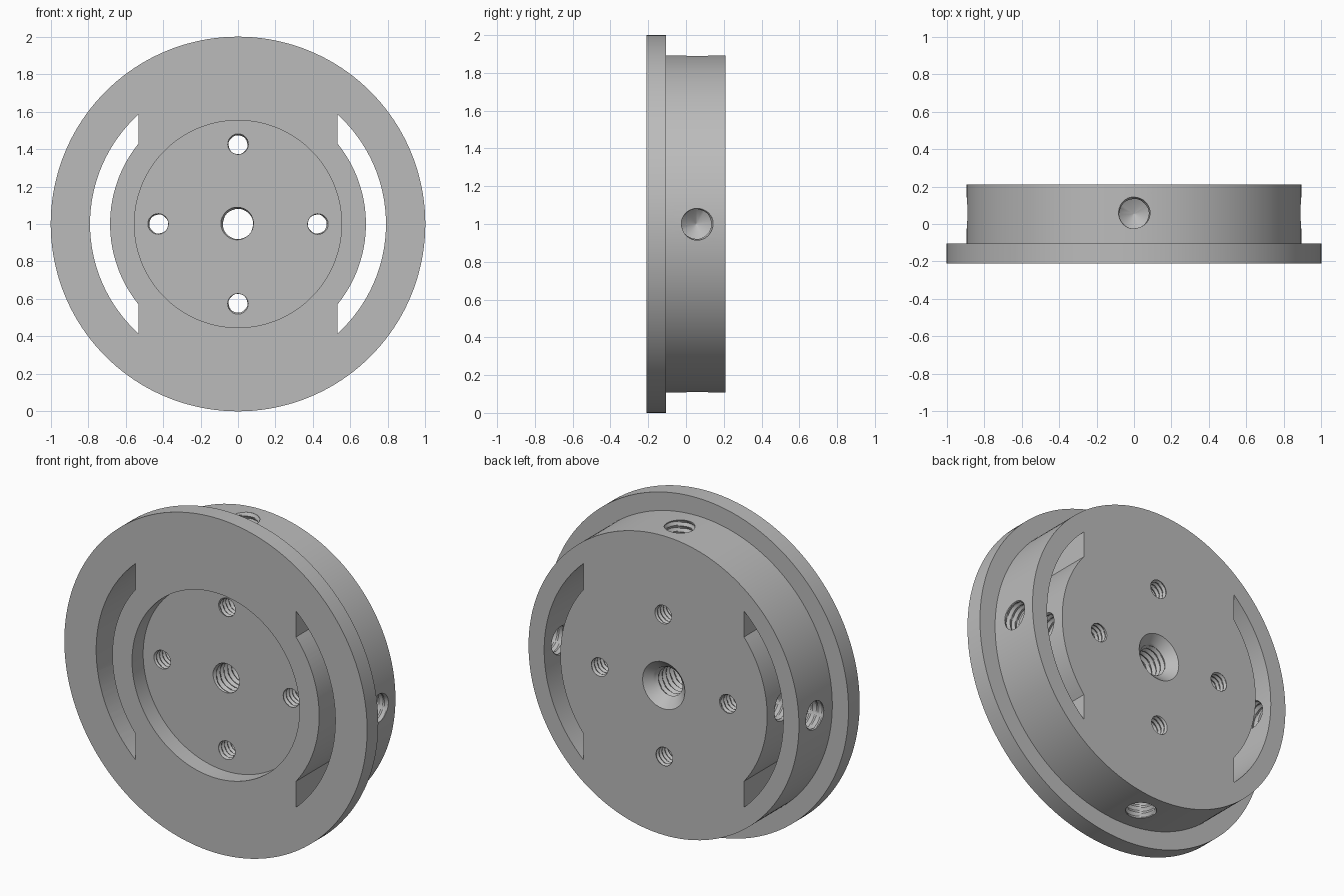
import bpy, bmesh
from math import pi, cos, sin, acos, radians
from mathutils import Matrix

default = bpy.data.objects.get("Cube")
if default:
    bpy.data.objects.remove(default, do_unlink=True)

CENTRE_Z = 1.0
FRONT, STEP, BACK = -0.21, -0.105, 0.21

steel = bpy.data.materials.new("grey_metal")
steel.use_nodes = True
grey = (0.5, 0.5, 0.5, 1.0)
steel.diffuse_color = grey
steel.node_tree.nodes["Principled BSDF"].inputs["Base Color"].default_value = grey

# Local z of a turned part becomes the y axis of the plate
ALONG_Y = Matrix.Rotation(radians(-90), 4, 'X')


def finish(name, bm, matrix):
    bmesh.ops.recalc_face_normals(bm, faces=bm.faces)
    bm.transform(matrix)
    mesh = bpy.data.meshes.new(name)
    bm.to_mesh(mesh)
    bm.free()
    mesh.materials.append(steel)
    obj = bpy.data.objects.new(name, mesh)
    bpy.context.collection.objects.link(obj)
    return obj


def turned(name, rings, segments, matrix):
    """Closed lathe; each ring is (height, radius function of turn fraction)."""
    bm = bmesh.new()
    loops = []
    for h, radius in rings:
        loop = []
        for i in range(segments):
            t = i / segments
            r = radius(t)
            loop.append(bm.verts.new((r * cos(2 * pi * t), r * sin(2 * pi * t), h)))
        loops.append(loop)
    for a, b in zip(loops, loops[1:]):
        for i in range(segments):
            j = (i + 1) % segments
            bm.faces.new((a[i], a[j], b[j], b[i]))
    bm.faces.new(loops[0])
    bm.faces.new(loops[-1])
    return finish(name, bm, matrix)


def thread_rings(start, end, minor, depth, pitch, flare=lambda h: 0):
    """Rings of a helical V thread, optionally widened by a countersink."""
    count = round((end - start) / pitch * 6)
    rings = []
    for k in range(count + 1):
        h = start + (end - start) * k / count

        def radius(t, h=h):
            phase = (h / pitch - t) % 1
            return max(minor + depth * (1 - abs(2 * phase - 1)), flare(h))
        rings.append((h, radius))
    return rings


def cut(target, cutter):
    cutter.hide_render = True
    mod = target.modifiers.new("cut", 'BOOLEAN')
    mod.operation = 'DIFFERENCE'
    mod.solver = 'EXACT'
    mod.object = cutter
    bpy.context.view_layer.objects.active = target
    bpy.ops.object.modifier_apply(modifier=mod.name)
    bpy.data.objects.remove(cutter, do_unlink=True)


# Flanged plate with a shallow round recess in its front
profile = [(STEP, 0.553), (FRONT, 0.553), (FRONT, 1.0), (STEP, 1.0),
           (STEP, 0.893), (BACK, 0.893)]
plate = turned("flanged_plate", [(h, lambda t, r=r: r) for h, r in profile], 160,
               Matrix.Translation((0, 0, CENTRE_Z)) @ ALONG_Y)

# Crescent slots on both sides, ended by straight vertical walls
INNER, OUTER, CHORD = 0.683, 0.79, 0.53
for side in (0, pi):
    bm = bmesh.new()
    outline = []
    for radius, way in ((OUTER, 1), (INNER, -1)):
        limit = acos(CHORD / radius)
        for k in range(33):
            a = way * limit * (k / 16 - 1)
            outline.append(bm.verts.new((radius * cos(a), -0.3, radius * sin(a))))
    face = bm.faces.new(outline)
    extruded = bmesh.ops.extrude_face_region(bm, geom=[face])["geom"]
    bmesh.ops.translate(bm, vec=(0, 0.6, 0),
                        verts=[v for v in extruded if isinstance(v, bmesh.types.BMVert)])
    cut(plate, finish("slot_cutter", bm,
                      Matrix.Translation((0, 0, CENTRE_Z)) @ Matrix.Rotation(side, 4, 'Y')))

# Threaded centre hole, countersunk at the back
rings = thread_rings(-0.15, 0.23, 0.08, 0.014, 0.036, lambda h: 0.14 - (BACK - h))
cut(plate, turned("centre_cutter", rings, 32,
                  Matrix.Translation((0, 0, CENTRE_Z)) @ ALONG_Y))

for k in range(4):
    turn = Matrix.Rotation(k * pi / 2, 4, 'Y')
    centre = Matrix.Translation((0, 0, CENTRE_Z)) @ turn

    # Threaded through hole on the bolt circle
    rings = thread_rings(-0.15, 0.25, 0.05, 0.01, 0.028)
    cut(plate, turned("bolt_cutter", rings, 24,
                      centre @ Matrix.Translation((0, 0, 0.423)) @ ALONG_Y))

    # Threaded radial hole in the rim with a drilled conical end
    rings = [(0.52, lambda t: 0.002)]
    rings += thread_rings(0.568, 0.94, 0.078, 0.012, 0.036)
    cut(plate, turned("radial_cutter", rings, 32,
                      centre @ Matrix.Translation((0, 0.055, 0))))

bpy.ops.object.select_all(action='DESELECT')
plate.select_set(True)
bpy.context.view_layer.objects.active = plate
bpy.ops.object.shade_smooth_by_angle(angle=radians(30))
